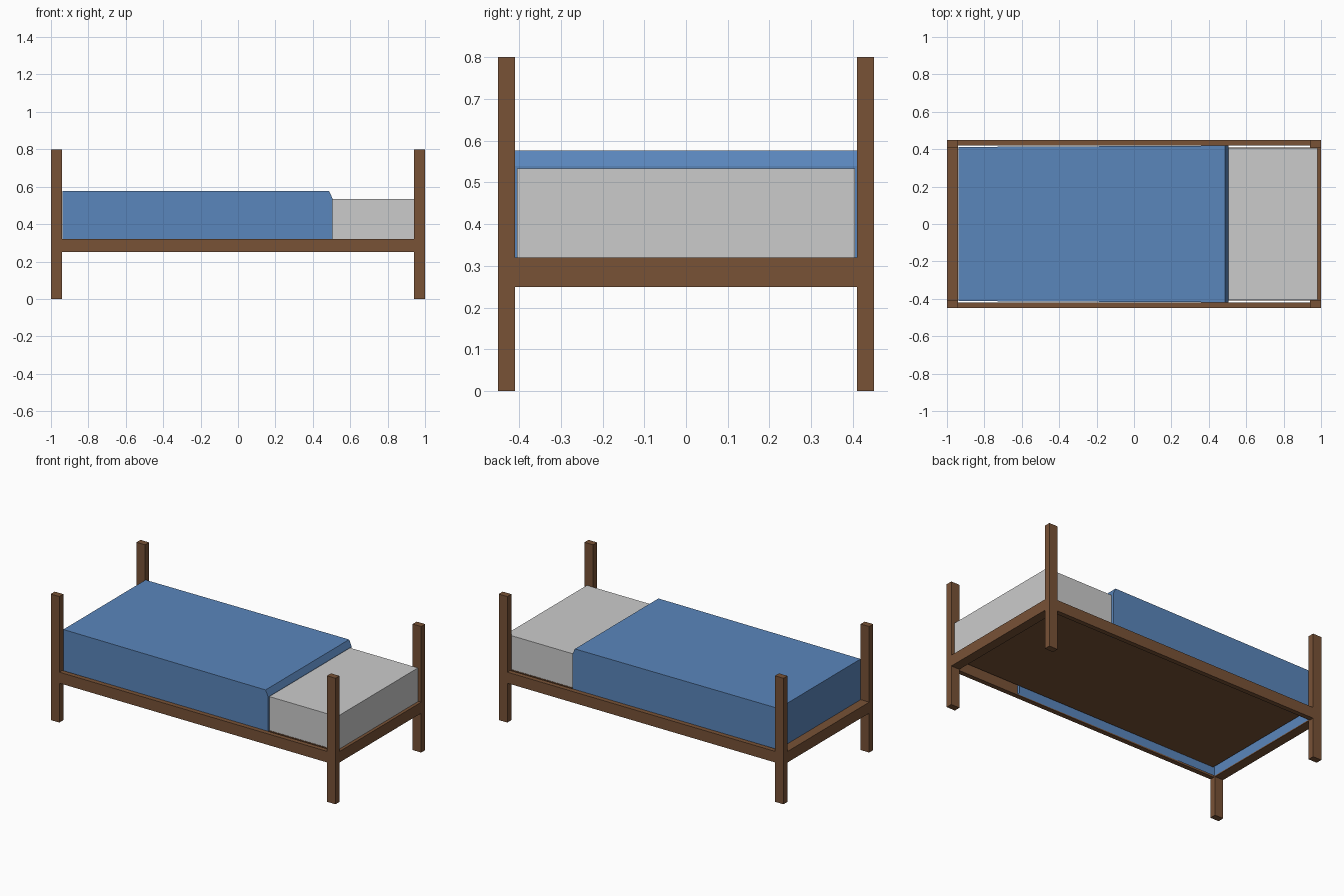
import bpy, bmesh

if "Cube" in bpy.data.objects:
    bpy.data.objects.remove(bpy.data.objects["Cube"])


def material(name, rgb):
    m = bpy.data.materials.new(name)
    m.diffuse_color = (*rgb, 1)
    m.use_nodes = True
    m.node_tree.nodes["Principled BSDF"].inputs["Base Color"].default_value = m.diffuse_color
    return m


WOOD = material("brown wood", (0.188, 0.084, 0.037))
SHEET = material("pale grey sheet", (0.60, 0.60, 0.60))
BLUE = material("blue blanket", (0.102, 0.238, 0.50))


def finish(name, bm, mat):
    bmesh.ops.recalc_face_normals(bm, faces=bm.faces)
    me = bpy.data.meshes.new(name)
    bm.to_mesh(me)
    bm.free()
    me.materials.append(mat)
    ob = bpy.data.objects.new(name, me)
    bpy.context.collection.objects.link(ob)
    return ob


def box(name, x, y, z, mat):
    """Box from (min, max) ranges."""
    bm = bmesh.new()
    bmesh.ops.create_cube(bm, size=1)
    for v in bm.verts:
        for i, (a, b) in enumerate((x, y, z)):
            v.co[i] = a if v.co[i] < 0 else b
    return finish(name, bm, mat)


# Corner posts
for xn, x in (("foot", (-1, -0.94)), ("head", (0.94, 1))):
    for yn, y in (("front", (-0.45, -0.41)), ("back", (0.41, 0.45))):
        box(f"{xn}_{yn}_post", x, y, (0, 0.8), WOOD)
    # End rails
    box(f"{xn}_rail", x, (-0.41, 0.41), (0.25, 0.32), WOOD)

# Side rails
box("front_rail", (-0.94, 0.94), (-0.45, -0.42), (0.25, 0.32), WOOD)
box("back_rail", (-0.94, 0.94), (0.42, 0.45), (0.25, 0.32), WOOD)

# Base board and mattress
box("base_board", (-0.925, 0.94), (-0.408, 0.408), (0.305, 0.319), WOOD)
box("mattress", (-0.93, 0.98), (-0.405, 0.405), (0.319, 0.534), SHEET)

# Blanket: open-bottomed cover, slightly flared and bevelled at the head end
bm = bmesh.new()
rings = []
for x, w, top in ((-0.938, 0.412, 0.577), (0.487, 0.419, 0.577),
                  (0.504, 0.419, 0.54), (0.504, 0.404, 0.532)):
    rings.append([bm.verts.new((x, y, z)) for y, z in
                  ((-w, 0.255), (-w, top), (w, top), (w, 0.255))])
# Lower hem runs straight to the head edge
for v in (rings[1][0], rings[1][3]):
    v.co.x = 0.487
for a, b in zip(rings, rings[1:]):
    for i in range(3):
        bm.faces.new((a[i], a[i + 1], b[i + 1], b[i]))
bm.faces.new(rings[0])
finish("blanket", bm, BLUE)
